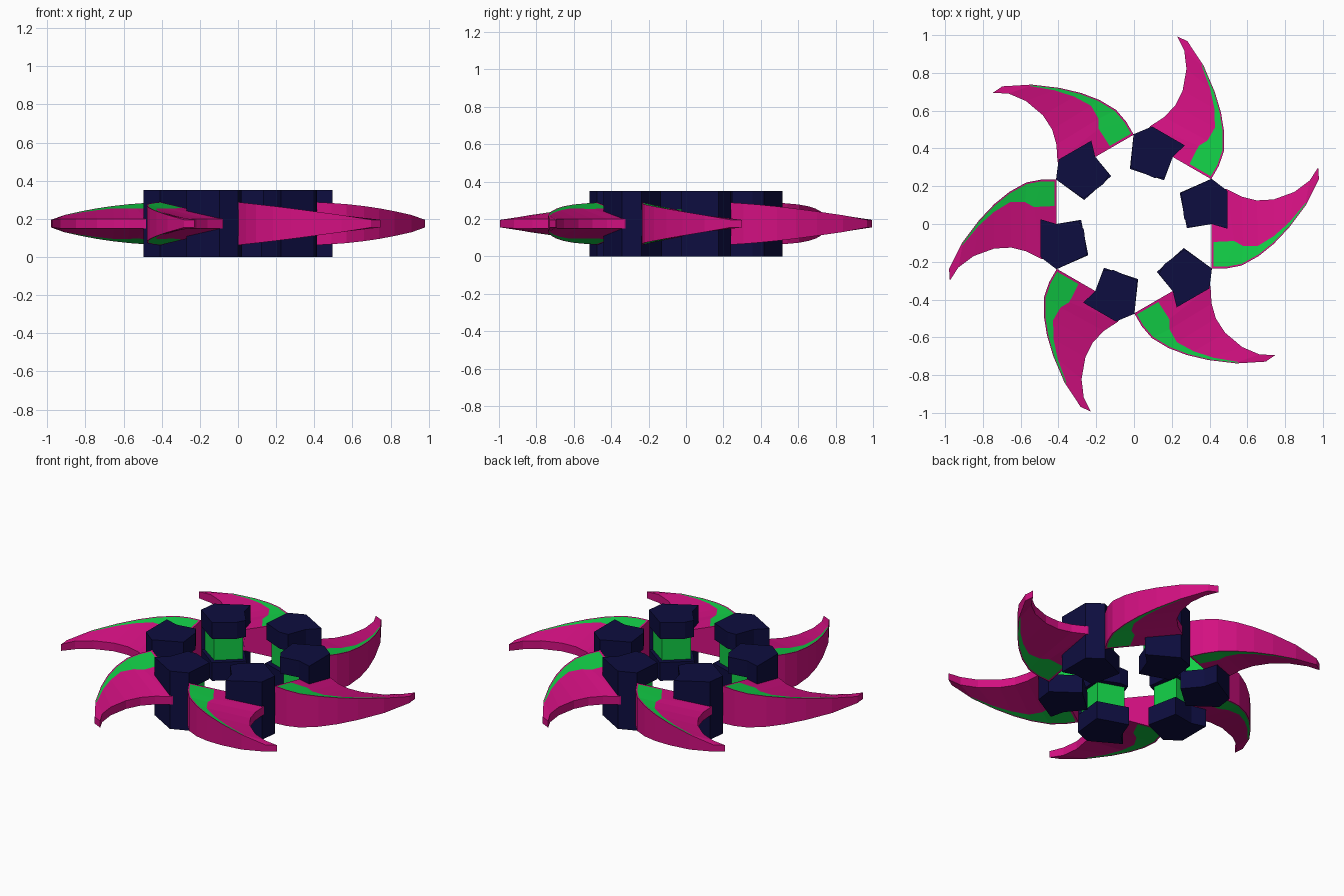
import bpy, bmesh, math
from mathutils import Vector, Matrix

if "Cube" in bpy.data.objects:
    bpy.data.objects.remove(bpy.data.objects["Cube"])

MID = 0.175   # mid height of the model


def material(name, rgb):
    m = bpy.data.materials.new(name)
    m.diffuse_color = (*rgb, 1)
    m.use_nodes = True
    m.node_tree.nodes["Principled BSDF"].inputs["Base Color"].default_value = m.diffuse_color
    return m


PINK = material("magenta", (0.65, 0.005, 0.22))
GREEN = material("green", (0.006, 0.60, 0.06))
NAVY = material("navy", (0.004, 0.004, 0.05))


def finish(bm, name, mats):
    bmesh.ops.recalc_face_normals(bm, faces=bm.faces)
    me = bpy.data.meshes.new(name)
    bm.to_mesh(me)
    bm.free()
    for m in mats:
        me.materials.append(m)
    # six copies around the ring
    for k in range(6):
        ob = bpy.data.objects.new(f"{name}_{k + 1}", me)
        ob.matrix_world = Matrix.Rotation(k * math.pi / 3, 4, 'Z')
        bpy.context.collection.objects.link(ob)


def prism(name, pts, z0, z1, mat):
    bm = bmesh.new()
    lo = [bm.verts.new((x, y, z0)) for x, y in pts]
    hi = [bm.verts.new((x, y, z1)) for x, y in pts]
    bm.faces.new(lo)
    bm.faces.new(hi)
    n = len(pts)
    for i in range(n):
        j = (i + 1) % n
        bm.faces.new((lo[i], lo[j], hi[j], hi[i]))
    finish(bm, name, [mat])


# Curved blade: (convex edge, green stripe edge, concave edge, convex half height)
stations = [
    ((.41, -.235), (.41, -.095), (.41, .19), .113),
    ((.422, -.235), (.422, -.095), (.422, .19), .112),
    ((.49, -.235), (.53, -.09), (.49, .185), .108),
    ((.57, -.22), (.577, -.116), (.57, .145), .102),
    ((.66, -.17), (.656, -.116), (.65, .125), .092),
    ((.74, -.105), (.742, -.063), (.74, .13), .08),
    ((.82, -.02), (.823, .01), (.85, .17), .065),
    ((.91, .10), (.908, .112), (.93, .23), .045),
    ((.98, .24), (.978, .255), (.975, .30), .02),
]
bm = bmesh.new()
rows = []
for c, g, e, h in stations:
    c, g, e = Vector(c), Vector(g), Vector(e)
    border = c + (e - c).normalized() * 0.009
    top, bot = [], []
    for p in (c, border, g, e):
        t = (p - c).length / (e - c).length
        half = h + (min(h, 0.025) - h) * t
        top.append(bm.verts.new((p.x, p.y, MID + half)))
        bot.append(bm.verts.new((p.x, p.y, MID - half)))
    rows.append((top, bot))
for i in range(len(rows) - 1):
    (t0, b0), (t1, b1) = rows[i], rows[i + 1]
    for s0, s1 in ((t0, t1), (b0, b1)):
        for j in range(3):
            f = bm.faces.new((s0[j], s1[j], s1[j + 1], s0[j + 1]))
            f.material_index = int(j == 1 and 1 <= i <= 6)   # inset green stripe
    for j in (0, 3):
        bm.faces.new((t0[j], t1[j], b1[j], b0[j]))
for t, b in (rows[0], rows[-1]):
    bm.faces.new(t + b[::-1])
finish(bm, "blade", [PINK, GREEN])

# Full-height outer column of each hub
prism("hub_column", [(.41, 0), (.495, -.025), (.495, .175), (.41, .24)], 0, .35, NAVY)
# Upper and lower inner blocks, with the green core between them
prism("hub_upper_block", [(.412, 0), (.412, .24), (.25, .165), (.265, .03), (.295, -.018)],
      .25, .35, NAVY)
prism("hub_lower_block", [(.412, 0), (.412, .24), (.242, .165), (.28, -.022)],
      0, .11, NAVY)
prism("hub_core", [(.412, .02), (.412, .22), (.275, .155), (.305, .0)], .105, .255, GREEN)
